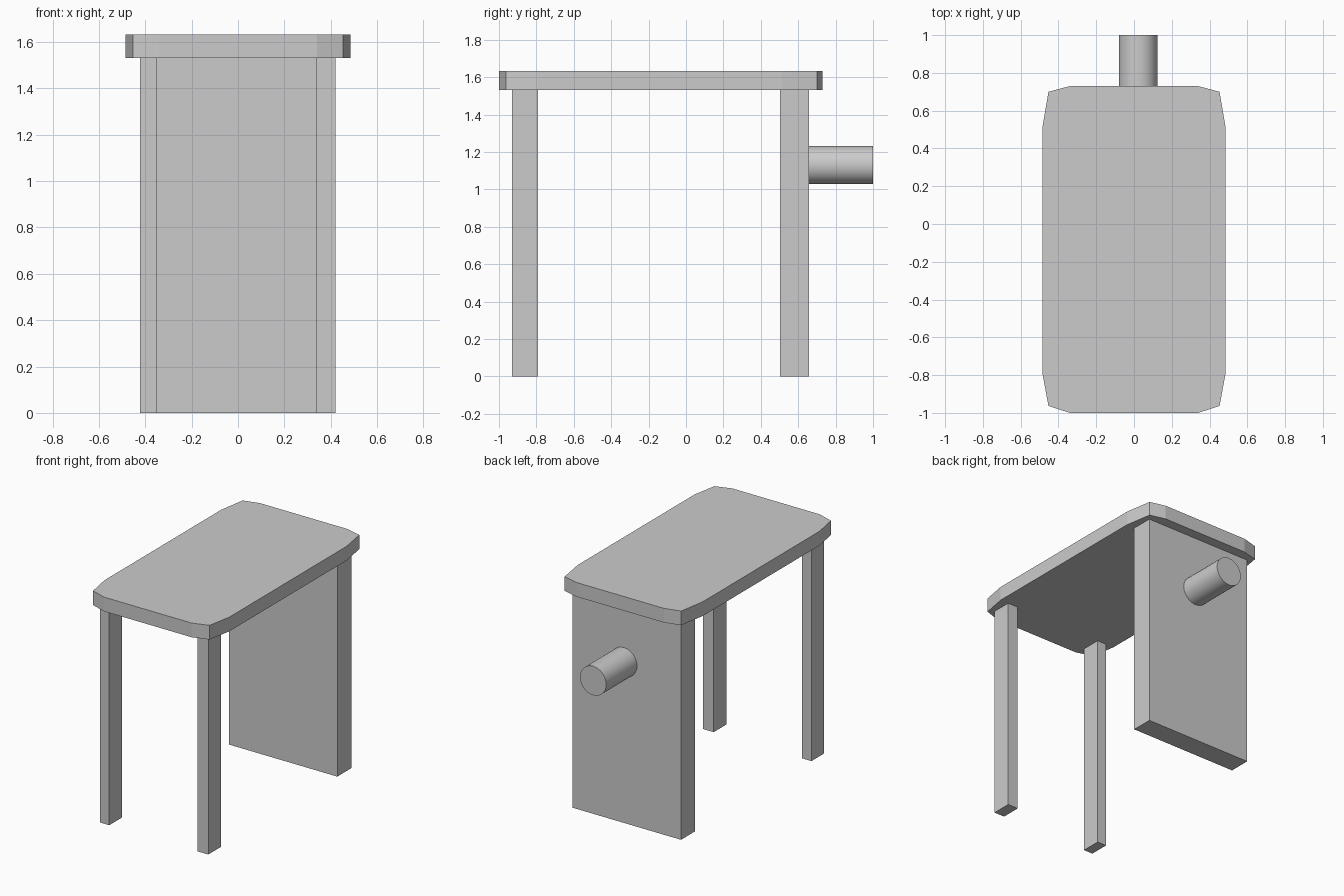
import bpy, bmesh, math

if "Cube" in bpy.data.objects:
    bpy.data.objects.remove(bpy.data.objects["Cube"])

TOP_BOTTOM, TOP_TOP = 1.532, 1.632


def box(name, x0, x1, y0, y1, z0, z1):
    bpy.ops.mesh.primitive_cube_add(
        size=1, location=((x0 + x1) / 2, (y0 + y1) / 2, (z0 + z1) / 2))
    ob = bpy.context.object
    ob.name = name
    ob.scale = (x1 - x0, y1 - y0, z1 - z0)
    bpy.ops.object.transform_apply(location=False, rotation=False, scale=True)
    return ob


# Table top: half outline mirrored in x, then extruded
half = [(0.34, -1.0), (0.453, -0.963), (0.485, -0.79),
        (0.485, 0.51), (0.453, 0.70), (0.34, 0.73)]
outline = half + [(-x, y) for x, y in reversed(half)]
bm = bmesh.new()
face = bm.faces.new([bm.verts.new((x, y, TOP_BOTTOM)) for x, y in outline])
new = bmesh.ops.extrude_face_region(bm, geom=[face])["geom"]
bmesh.ops.translate(bm, vec=(0, 0, TOP_TOP - TOP_BOTTOM),
                    verts=[v for v in new if isinstance(v, bmesh.types.BMVert)])
bmesh.ops.recalc_face_normals(bm, faces=bm.faces)
mesh = bpy.data.meshes.new("table_top")
bm.to_mesh(mesh)
bm.free()
bpy.context.collection.objects.link(bpy.data.objects.new("table_top", mesh))

# Two slim front legs
box("front_leg_left", -0.422, -0.35, -0.93, -0.79, 0, TOP_BOTTOM)
box("front_leg_right", 0.338, 0.42, -0.93, -0.79, 0, TOP_BOTTOM)

# Solid panel leg at the back
box("back_panel", -0.422, 0.42, 0.503, 0.658, 0, TOP_BOTTOM)

# Round peg sticking out of the panel
bpy.ops.mesh.primitive_cylinder_add(
    vertices=32, radius=0.102, depth=1.0 - 0.658,
    location=(0.022, (1.0 + 0.658) / 2, 1.13), rotation=(math.pi / 2, 0, 0))
bpy.context.object.name = "peg"
bpy.ops.object.shade_smooth_by_angle(angle=math.radians(30))
